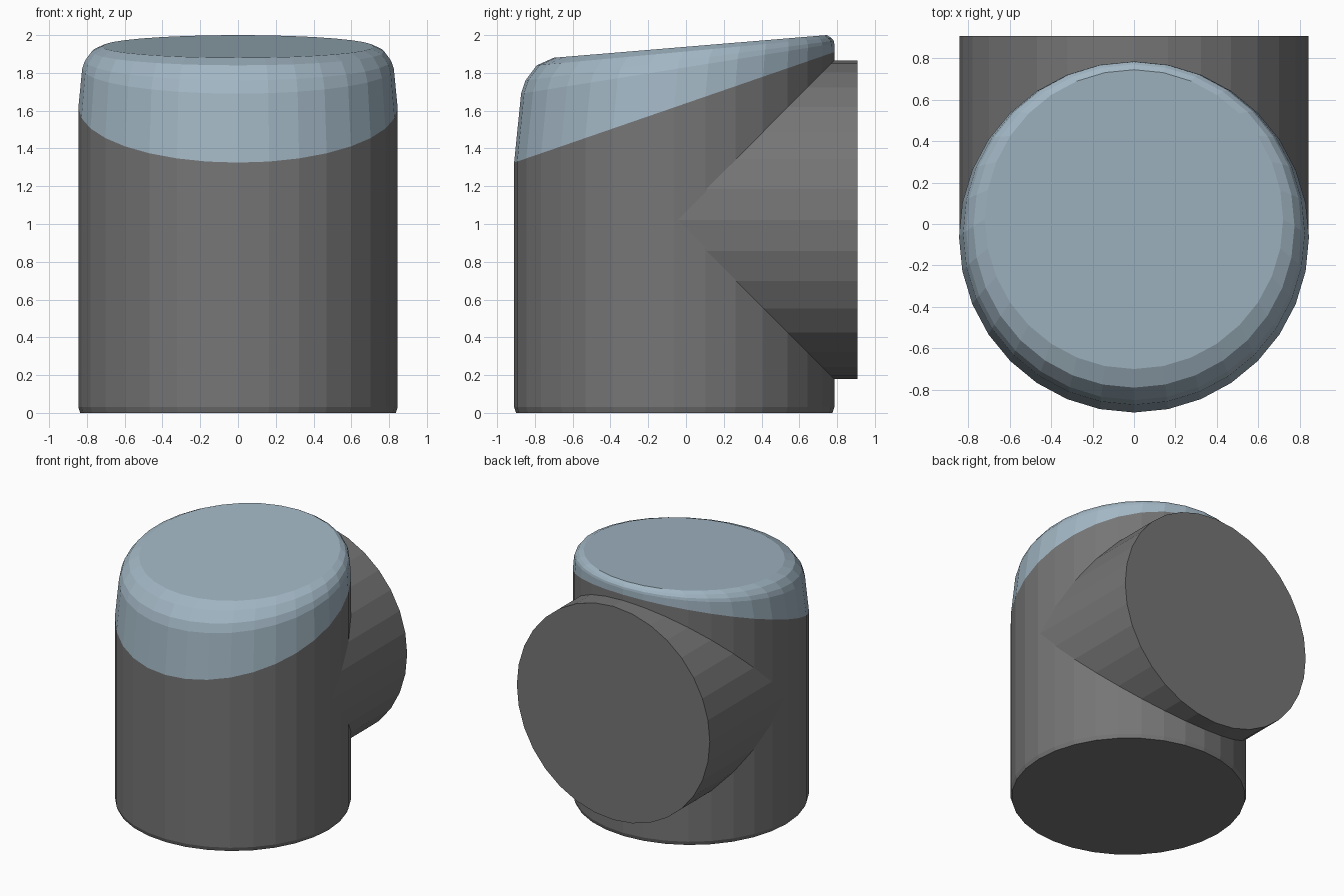
import bpy, bmesh, math

if "Cube" in bpy.data.objects:
    bpy.data.objects.remove(bpy.data.objects["Cube"])

N = 32


def material(name, rgb):
    m = bpy.data.materials.new(name)
    m.diffuse_color = (*rgb, 1)
    m.use_nodes = True
    m.node_tree.nodes["Principled BSDF"].inputs["Base Color"].default_value = m.diffuse_color
    return m


MATS = [material("dark grey", (0.18, 0.18, 0.18)),
        material("pale blue", (0.36, 0.47, 0.55))]


def loft(name, rings, blue_from=99):
    """Skin a closed solid through rings of points; upper bands become blue."""
    bm = bmesh.new()
    rows = [[bm.verts.new(p) for p in r] for r in rings]
    for i, (a, b) in enumerate(zip(rows, rows[1:])):
        for k in range(N):
            j = (k + 1) % N
            f = bm.faces.new((a[k], a[j], b[j], b[k]))
            f.material_index = int(i >= blue_from)
    bm.faces.new(rows[0][::-1])
    bm.faces.new(rows[-1]).material_index = int(blue_from < 99)
    bmesh.ops.recalc_face_normals(bm, faces=bm.faces)
    me = bpy.data.meshes.new(name)
    bm.to_mesh(me)
    bm.free()
    for m in MATS:
        me.materials.append(m)
    ob = bpy.data.objects.new(name, me)
    bpy.context.collection.objects.link(ob)
    return ob


def tilted_ring(yf, zf, yb, zb, w):
    """Planar oval given its front point, back point and half width."""
    pts = []
    for k in range(N):
        a = 2 * math.pi * k / N
        s = math.sin(a)
        t = (s + 1) / 2
        pts.append((w * math.cos(a), yf + (yb - yf) * t, zf + (zb - zf) * t))
    return pts


# Upright body with slanted seam and rounded, tilted cap
body = loft("elbow_body_and_cap", [tilted_ring(*r) for r in (
    (-0.90, 0.0, 0.775, 0.0, 0.835),
    (-0.91, 0.03, 0.785, 0.03, 0.845),
    (-0.91, 1.325, 0.785, 1.91, 0.845),
    (-0.873, 1.69, 0.785, 1.955, 0.825),
    (-0.85, 1.76, 0.782, 1.97, 0.81),
    (-0.79, 1.84, 0.77, 1.985, 0.775),
    (-0.70, 1.88, 0.745, 2.0, 0.72))], blue_from=2)


# Horizontal branch leaving through the back
def pipe_ring(y, r=0.843):
    return [(r * math.cos(2 * math.pi * k / N), y,
             1.022 + r * math.sin(2 * math.pi * k / N)) for k in range(N)]


pipe = loft("back_pipe", [pipe_ring(-0.06), pipe_ring(0.907)])
pipe.hide_render = True

# Join the branch cleanly into the body
mod = body.modifiers.new("join", 'BOOLEAN')
mod.operation = 'UNION'
mod.solver = 'EXACT'
mod.object = pipe
bpy.context.view_layer.objects.active = body
body.select_set(True)
bpy.ops.object.modifier_apply(modifier="join")
bpy.data.objects.remove(pipe)
